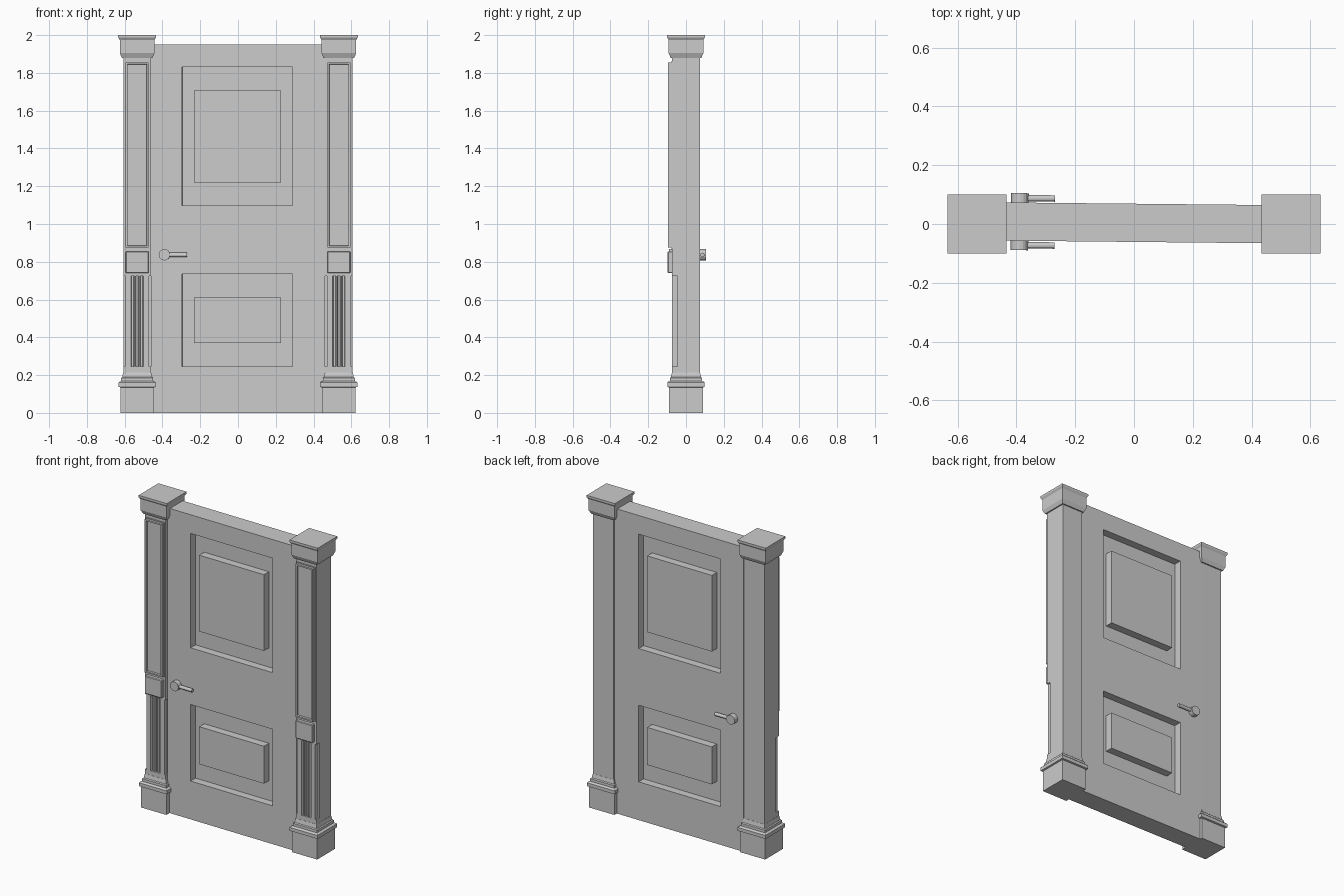
import bpy, bmesh, math
from mathutils import Matrix

if "Cube" in bpy.data.objects:
    bpy.data.objects.remove(bpy.data.objects["Cube"])


def finish(name, bm):
    bmesh.ops.recalc_face_normals(bm, faces=bm.faces)
    me = bpy.data.meshes.new(name)
    bm.to_mesh(me)
    bm.free()
    ob = bpy.data.objects.new(name, me)
    bpy.context.collection.objects.link(ob)
    return ob


def box(name, x, y, z, bevel=0, recess=None):
    """Box from (min, max) ranges; recess=(border, depth) sinks the front face."""
    bm = bmesh.new()
    bmesh.ops.create_cube(bm, size=1)
    for v in bm.verts:
        v.co = [r[0] if c < 0 else r[1] for c, r in zip(v.co, (x, y, z))]
    if recess:
        bm.normal_update()
        front = [f for f in bm.faces if f.normal.y < -0.9]
        bmesh.ops.inset_region(bm, faces=front, thickness=recess[0])
        bmesh.ops.inset_region(bm, faces=front, thickness=0.002, depth=-recess[1])
    if bevel:
        bmesh.ops.bevel(bm, geom=bm.edges[:], offset=bevel, segments=1, affect='EDGES')
    return finish(name, bm)


def square_loft(name, cx, profile):
    """Stack of squares from (half width, z) pairs."""
    bm = bmesh.new()
    rings = [[bm.verts.new((cx + sx * h, sy * h, z))
              for sx, sy in ((-1, -1), (1, -1), (1, 1), (-1, 1))] for h, z in profile]
    for a, b in zip(rings, rings[1:]):
        for i in range(4):
            bm.faces.new((a[i], a[(i + 1) % 4], b[(i + 1) % 4], b[i]))
    bm.faces.new(rings[0])
    bm.faces.new(rings[-1])
    return finish(name, bm)


def prism(name, outline, z0, z1):
    bm = bmesh.new()
    face = bm.faces.new([bm.verts.new((x, y, z0)) for x, y in outline])
    top = bmesh.ops.extrude_face_region(bm, geom=[face])['geom']
    for v in top:
        if isinstance(v, bmesh.types.BMVert):
            v.co.z = z1
    return finish(name, bm)


def rod(name, r, length, center, axis, sides):
    bm = bmesh.new()
    rot = Matrix.Rotation(math.pi / 2, 4, axis)
    bmesh.ops.create_cone(bm, cap_ends=True, segments=sides, radius1=r, radius2=r,
                          depth=length, matrix=Matrix.Translation(center) @ rot)
    return finish(name, bm)


# Pillars
S = 0.073
for side, s in (("left", -1), ("right", 1)):
    cx = 0.534 * s
    # plinth and stepped base moulding
    square_loft(side + "_pillar_base", cx,
                [(.089, 0), (.089, .135), (.099, .138), (.099, .16), (.094, .165),
                 (.085, .168), (.085, .185), (.079, .19), (.074, .215)])
    # capital
    square_loft(side + "_pillar_capital", cx,
                [(.074, 1.88), (.081, 1.88), (.092, 1.905), (.092, 1.975),
                 (.1, 1.988), (.1, 2.0)])
    # plain shaft lengths
    box(side + "_shaft_foot", (cx - S, cx + S), (-S, S), (.2, .245))
    box(side + "_shaft_upper", (cx - S, cx + S), (-S, S), (.725, 1.89))
    # lower shaft with three flutes and notched front corners
    n, d = .009, .028
    outline = [(S, S), (-S, S), (-S, d - S), (n - S, d - S), (n - S, -S)]
    for fx in (-.024, 0, .024):
        outline += [(fx - .009, -S), (fx - .005, .012 - S), (fx + .005, .012 - S), (fx + .009, -S)]
    outline += [(S - n, -S), (S - n, d - S), (S, d - S)]
    prism(side + "_shaft_fluted", [(cx + x, y) for x, y in outline], .245, .725)
    # framed panel and square block on the front
    box(side + "_panel_backing", (cx - .066, cx + .066), (-.079, -.07), (.87, 1.86))
    box(side + "_pillar_panel", (cx - .061, cx + .061), (-.094, -.07), (.875, 1.855),
        recess=(.013, .012))
    box(side + "_pillar_block", (cx - .061, cx + .061), (-.097, -.07), (.74, .855), bevel=.004)

# Door slab with sunk panels on both faces
T = 0.065
door_parts = []
door = box("door_slab", (-.46, .46), (-T, T), (0, 1.95))
door_parts.append(door)
for label, z, rz in (("upper", (1.098, 1.83), (1.22, 1.708)),
                     ("lower", (.245, .735), (.37, .61))):
    for face, s in (("front", -1), ("back", 1)):
        cut = box(f"{label}_{face}_cutter", (-.295, .288), sorted((s * .015, s * .1)), z)
        cut.hide_render = True
        cut.hide_viewport = True
        cut.display_type = 'WIRE'
        mod = door.modifiers.new(cut.name, 'BOOLEAN')
        mod.operation = 'DIFFERENCE'
        mod.solver = 'EXACT'
        mod.object = cut
        door_parts.append(cut)
    # raised field running through the slab
    door_parts.append(box(label + "_raised_panel", (-.233, .228), (-T, T), rz))

# Handles on both faces
for face, s in (("front", -1), ("back", 1)):
    door_parts.append(rod(face + "_handle_rose", .03, .036, (-.389, s * .079, .837), 'X', 16))
    door_parts.append(rod(face + "_handle_lever", .011, .115, (-.3275, s * .08, .837), 'Y', 12))

# The door stands very slightly ajar
for ob in door_parts:
    ob.location.y = .004
    ob.rotation_euler.z = -.01
